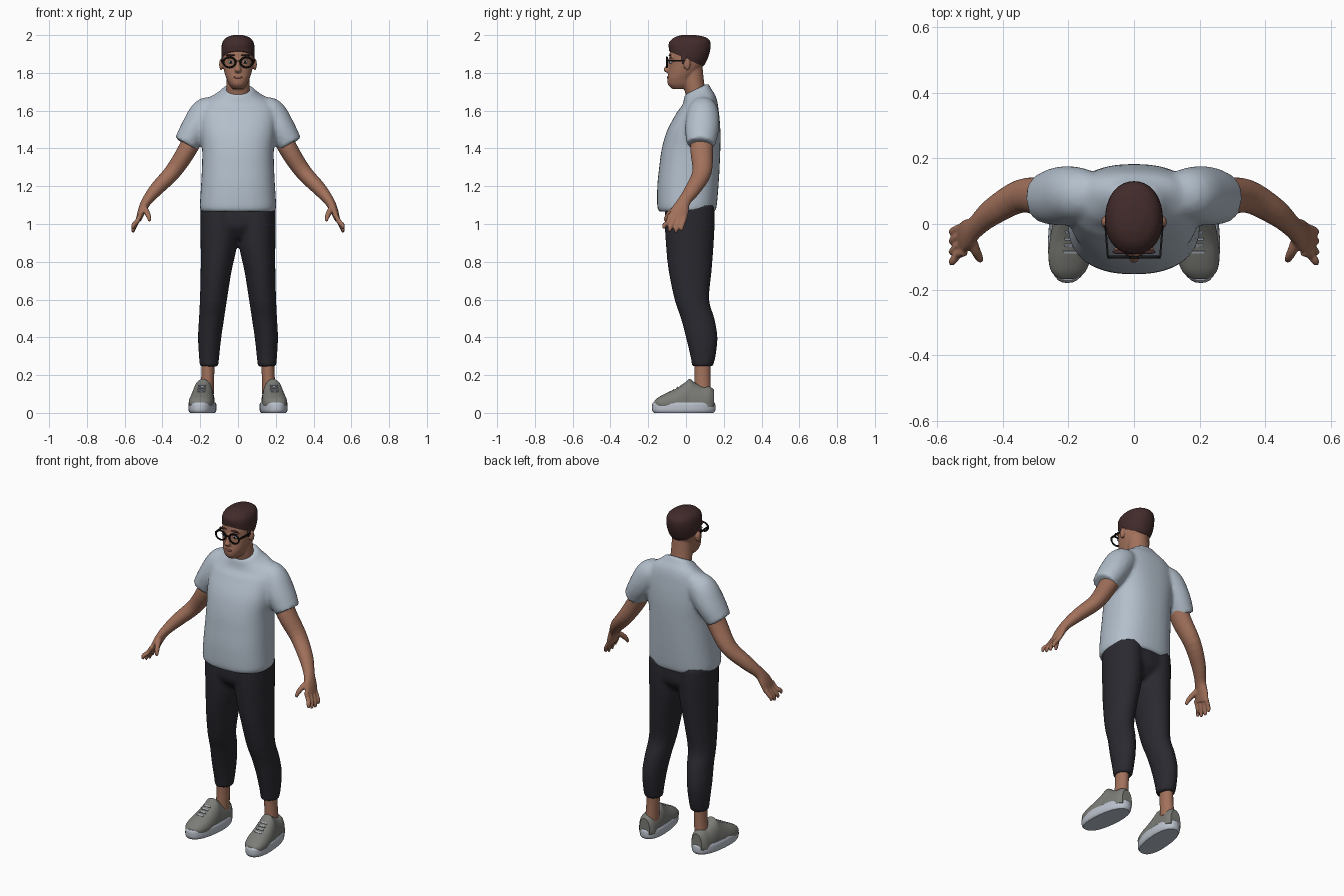
import bpy, bmesh, math
from mathutils import Vector, Matrix

if "Cube" in bpy.data.objects:
    bpy.data.objects.remove(bpy.data.objects["Cube"])


def material(name, r, g, b):
    m = bpy.data.materials.new(name)
    m.diffuse_color = (r, g, b, 1)
    m.use_nodes = True
    m.node_tree.nodes["Principled BSDF"].inputs["Base Color"].default_value = m.diffuse_color
    return m


SKIN = material("skin", 0.36, 0.165, 0.105)
SHIRT = material("pale blue grey", 0.45, 0.52, 0.60)
TROUSER = material("charcoal", 0.022, 0.022, 0.029)
HAIR = material("dark brown", 0.055, 0.024, 0.024)
SHOE = material("warm grey", 0.20, 0.20, 0.185)
SOLE = material("off white", 0.50, 0.54, 0.61)
BLACK = material("black", 0.008, 0.008, 0.009)
LIP = material("lip", 0.26, 0.10, 0.075)


def smooth_rows(rows, steps):
    """Catmull-Rom interpolation of the cross-section rows."""
    pts = [rows[0]] + list(rows) + [rows[-1]]
    out = []
    for i in range(1, len(pts) - 2):
        p0, p1, p2, p3 = pts[i - 1:i + 3]
        for k in range(steps):
            t = k / steps
            out.append([0.5 * (2 * b + (c - a) * t + (2 * a - 5 * b + 4 * c - d) * t * t
                               + (3 * b - a - 3 * c + d) * t ** 3)
                        for a, b, c, d in zip(p0, p1, p2, p3)])
    return out + [list(rows[-1])]


def loft(bm, rows, frame="tube", side=1, n=2.0, segs=24, steps=4, warp=None):
    """Closed skin through (x, y, z, half width, half depth) cross-sections."""
    rows = smooth_rows(rows, steps)
    centres = [Vector((r[0] * side, r[1], r[2])) for r in rows]
    rings = []
    for i, r in enumerate(rows):
        u = Vector((1, 0, 0))
        v = Vector((0, 0, 1)) if frame == "y" else Vector((0, 1, 0))
        if frame == "tube":
            t = (centres[min(i + 1, len(rows) - 1)] - centres[max(i - 1, 0)]).normalized()
            v = (v - t * v.dot(t)).normalized()
            u = v.cross(t)
        ring = []
        for k in range(segs):
            a = 2 * math.pi * k / segs
            c, s = math.cos(a), math.sin(a)
            p = centres[i] + u * (r[3] * math.copysign(abs(c) ** (2 / n), c)) \
                + v * (r[4] * math.copysign(abs(s) ** (2 / n), s))
            ring.append(bm.verts.new(warp(p) if warp else p))
        rings.append(ring)
    for a, b in zip(rings, rings[1:]):
        for k in range(segs):
            j = (k + 1) % segs
            bm.faces.new((a[k], a[j], b[j], b[k]))
    bm.faces.new(rings[0])
    bm.faces.new(rings[-1])


def ball(bm, loc, size):
    bmesh.ops.create_uvsphere(bm, u_segments=20, v_segments=12, radius=1,
                              matrix=Matrix.Translation(loc) @ Matrix.Diagonal((*size, 1)))


def box(bm, loc, size, rot=None):
    m = Matrix.Translation(loc) @ (rot or Matrix()) @ Matrix.Diagonal((*size, 1))
    bmesh.ops.create_cube(bm, size=1, matrix=m)


def finish(bm, name, mat, voxel=0, iterations=4):
    """Make the object; a voxel size fuses overlapping parts into one skin."""
    bmesh.ops.recalc_face_normals(bm, faces=bm.faces[:])
    me = bpy.data.meshes.new(name)
    bm.to_mesh(me)
    bm.free()
    me.materials.append(mat)
    ob = bpy.data.objects.new(name, me)
    bpy.context.collection.objects.link(ob)
    bpy.ops.object.select_all(action="DESELECT")
    ob.select_set(True)
    bpy.context.view_layer.objects.active = ob
    bpy.ops.object.shade_smooth_by_angle(angle=math.radians(45))
    if voxel:
        r = ob.modifiers.new("fuse", "REMESH")
        r.mode, r.voxel_size, r.use_smooth_shade = "VOXEL", voxel, True
        s = ob.modifiers.new("soften", "SMOOTH")
        s.factor, s.iterations = 0.5, iterations
    return ob


# T-shirt: torso with a tilted collar, plus sleeves
def collar_tilt(p):
    w = min(max((p.z - 1.6) / 0.1, 0), 1)
    return p + Vector((0, 0, 0.5 * w * (p.y - 0.055)))


bm = bmesh.new()
loft(bm, [(0, .005, 1.065, .192, .146), (0, .005, 1.09, .202, .157), (0, .01, 1.2, .196, .162),
          (0, .018, 1.3, .191, .16), (0, .027, 1.4, .19, .155), (0, .042, 1.5, .2, .14),
          (0, .065, 1.6, .2, .108), (0, .07, 1.65, .165, .088), (0, .06, 1.685, .11, .072),
          (0, .055, 1.715, .077, .062)], "z", n=2.4, segs=40, warp=collar_tilt)
for s in (-1, 1):
    loft(bm, [(.11, .09, 1.63, .05, .06), (.167, .09, 1.59, .082, .083),
              (.225, .085, 1.505, .078, .09), (.277, .078, 1.422, .066, .076)], side=s)
finish(bm, "t_shirt", SHIRT, 0.011, 4)

# Trousers: two legs fused to the hips
bm = bmesh.new()
loft(bm, [(0, .02, 1.1, .19, .125), (0, .02, 1.0, .188, .128), (0, .02, .95, .12, .1),
          (0, .02, .92, .05, .07)], "z", n=2.3)
for s in (-1, 1):
    loft(bm, [(.1, .02, 1.1, .098, .13), (.1, .02, 1.0, .099, .132), (.102, .02, .88, .096, .126),
              (.116, .022, .75, .082, .114), (.13, .031, .6, .072, .092), (.14, .062, .5, .067, .089),
              (.15, .083, .4, .062, .084), (.153, .09, .3, .054, .067), (.153, .087, .245, .049, .055)],
         "z", side=s)
finish(bm, "trousers", TROUSER, 0.011, 3)

# Arms with hands, ankles and shoes on both sides
for s, tag in ((-1, "right"), (1, "left")):
    bm = bmesh.new()
    loft(bm, [(.2, .09, 1.53, .052, .06), (.268, .083, 1.394, .05, .06), (.345, .085, 1.277, .044, .051),
              (.43, .038, 1.187, .037, .042), (.482, -.008, 1.123, .027, .034),
              (.507, -.03, 1.075, .022, .046), (.525, -.046, 1.025, .015, .05)], side=s)
    for y, tip in ((-.086, .98), (-.06, .965), (-.032, .96), (-.007, .97)):
        loft(bm, [(.515, y, 1.05, .012, .012), (.537, y - .008, 1.01, .013, .013),
                  (.553, y * 1.15 - .015, tip + .015, .012, .012),
                  (.556, y * 1.2 - .015, tip - .005, .007, .007)], side=s, segs=12)
    loft(bm, [(.498, -.04, 1.09, .016, .018), (.484, -.078, 1.065, .015, .016),
              (.473, -.1, 1.04, .013, .013), (.467, -.112, 1.015, .008, .008)], side=s, segs=12)
    finish(bm, tag + "_arm", SKIN, 0.005, 3)

    bm = bmesh.new()
    loft(bm, [(.157, .087, .29, .036, .044), (.16, .087, .2, .034, .042), (.165, .087, .1, .037, .045)],
         "z", side=s)
    finish(bm, tag + "_ankle", SKIN)

    def splay(p):
        return Vector((p.x - s * 0.09 * p.y, p.y, max(p.z, 0.0)))

    def upper_shape(p):
        q = splay(p)
        q.z = max(q.z, 0.03)
        return q

    bm = bmesh.new()
    loft(bm, [(.187, -.012, 0, .064, .158), (.187, -.012, .014, .071, .167),
              (.187, -.012, .044, .071, .167), (.187, -.012, .056, .066, .161)],
         "z", side=s, n=2.35, segs=36, warp=splay)
    finish(bm, tag + "_sole", SOLE)

    bm = bmesh.new()
    loft(bm, [(.187, -.168, .05, .025, .012), (.187, -.145, .05, .052, .033), (.187, -.1, .05, .065, .057),
              (.187, -.05, .05, .066, .08), (.187, 0, .05, .061, .115), (.187, .02, .05, .058, .13),
              (.187, .05, .05, .058, .108), (.187, .09, .05, .056, .09), (.187, .125, .05, .05, .09),
              (.187, .148, .05, .034, .072)], "y", side=s, n=2.2, segs=32, warp=upper_shape)
    finish(bm, tag + "_shoe_upper", SHOE)

    bm = bmesh.new()
    for y in (-.085, -.065, -.045, -.025):
        box(bm, splay(Vector((s * .187, y, .131 + .55 * (y + .05)))), (.042, .007, .008),
            Matrix.Rotation(math.atan(.55), 4, "X"))
    finish(bm, tag + "_laces", SOLE)

# Head: neck, skull, nose, brow and ears
bm = bmesh.new()
loft(bm, [(0, .075, 1.62, .066, .058), (0, .045, 1.72, .062, .056), (0, .03, 1.83, .06, .058)], "z")
loft(bm, [(0, -.03, 1.715, .028, .042), (0, -.03, 1.737, .047, .065), (0, -.028, 1.77, .061, .071),
          (0, -.015, 1.80, .071, .079), (0, 0, 1.84, .079, .089), (0, .005, 1.88, .082, .094),
          (0, .015, 1.92, .08, .098), (0, .02, 1.955, .065, .085), (0, .02, 1.98, .03, .04)],
     "z", n=2.15, segs=32)
loft(bm, [(0, -.084, 1.872, .009, .011), (0, -.092, 1.838, .011, .016), (0, -.098, 1.815, .018, .022),
          (0, -.09, 1.8, .013, .012)], "z", segs=14)
for s in (-1, 1):
    ball(bm, (s * .036, -.076, 1.884), (.026, .012, .008))
    ball(bm, (s * .089, .006, 1.845), (.011, .018, .031))
finish(bm, "head", SKIN, 0.005, 3)

bm = bmesh.new()
ball(bm, (0, -.093, 1.776), (.025, .009, .007))
finish(bm, "lips", LIP)


# Hair: cap whose lower edge drops toward the back, with sideburns
def hairline(p):
    w = min(max((1.97 - p.z) / 0.1, 0), 1)
    return p - Vector((0, 0, 0.45 * w * (p.y - 0.02)))


bm = bmesh.new()
loft(bm, [(0, 0, 1.866, .083, .09), (0, .008, 1.89, .087, .099), (0, .017, 1.93, .088, .109),
          (0, .022, 1.965, .081, .107), (0, .022, 1.988, .06, .083), (0, .015, 2.0, .025, .038)],
     "z", n=2.15, segs=36, warp=hairline)
for s in (-1, 1):
    ball(bm, (s * .079, -.008, 1.872), (.009, .016, .032))
finish(bm, "hair", HAIR)

bm = bmesh.new()
for s in (-1, 1):
    ball(bm, (s * .04, -.085, 1.893), (.026, .007, .005))
finish(bm, "eyebrows", HAIR)

# Eyes
bm = bmesh.new()
pupils = bmesh.new()
for s in (-1, 1):
    ball(bm, (s * .038, -.08, 1.857), (.015, .008, .008))
    ball(pupils, (s * .038, -.0865, 1.857), (.006, .003, .007))
finish(bm, "eyes", SOLE)
finish(pupils, "pupils", BLACK)

# Glasses: round rims, bridge and temples
bm = bmesh.new()
for s in (-1, 1):
    rim = []
    for i in range(28):
        a = 2 * math.pi * i / 28
        rim.append([bm.verts.new((s * .045 + (.032 + .0048 * math.cos(b)) * math.cos(a),
                                  -.101 + .0048 * math.sin(b),
                                  1.856 + (.027 + .0048 * math.cos(b)) * math.sin(a)))
                    for b in (2 * math.pi * k / 8 for k in range(8))])
    for i in range(28):
        for k in range(8):
            a, b = rim[i], rim[(i + 1) % 28]
            bm.faces.new((a[k], a[(k + 1) % 8], b[(k + 1) % 8], b[k]))
    box(bm, (s * .084, -.046, 1.864), (.006, .112, .01), Matrix.Rotation(-s * .08, 4, "Z"))
box(bm, (0, -.103, 1.863), (.024, .007, .007))
finish(bm, "glasses", BLACK)
